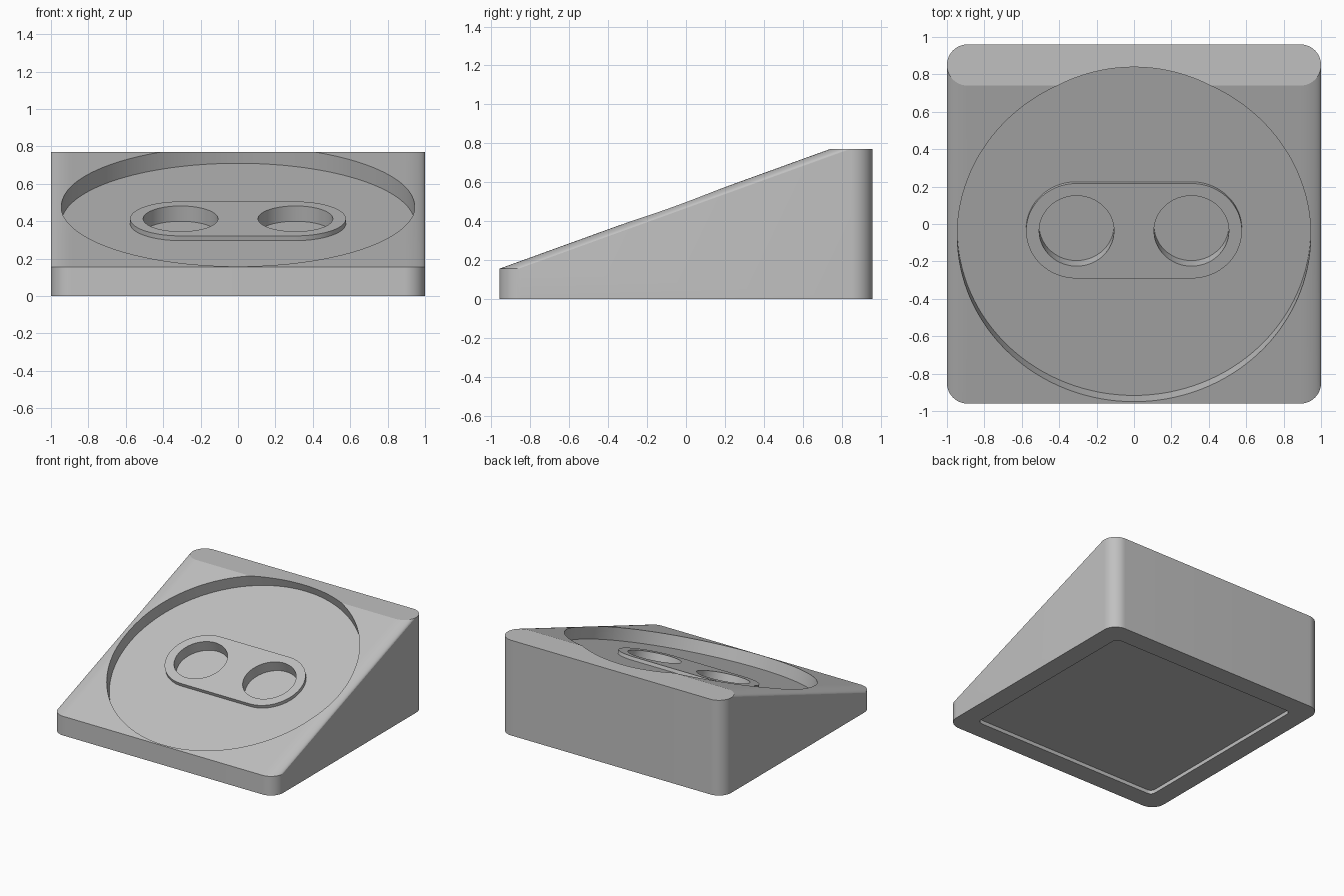
import bpy, bmesh
from math import cos, sin, pi, radians
from mathutils import Matrix

cube = bpy.data.objects.get("Cube")
if cube:
    bpy.data.objects.remove(cube, do_unlink=True)

grey = bpy.data.materials.new("plain grey")
grey.use_nodes = True
colour = (0.53, 0.53, 0.53, 1)
grey.diffuse_color = colour
grey.node_tree.nodes["Principled BSDF"].inputs["Base Color"].default_value = colour


def rounded(half_x, half_y, r, steps):
    """Outline of a rectangle with rounded corners, counter-clockwise."""
    points = []
    for i, (sx, sy) in enumerate([(1, 1), (-1, 1), (-1, -1), (1, -1)]):
        for k in range(steps + 1):
            a = (i + k / steps) * pi / 2
            points.append((sx * (half_x - r) + r * cos(a),
                           sy * (half_y - r) + r * sin(a)))
    return points


def finish(name, bm, matrix=Matrix()):
    bmesh.ops.remove_doubles(bm, verts=bm.verts, dist=1e-5)
    bmesh.ops.recalc_face_normals(bm, faces=bm.faces)
    bm.transform(matrix)
    mesh = bpy.data.meshes.new(name)
    bm.to_mesh(mesh)
    bm.free()
    mesh.materials.append(grey)
    ob = bpy.data.objects.new(name, mesh)
    bpy.context.collection.objects.link(ob)
    return ob


def prism(name, outline, z0, z1, matrix=Matrix()):
    bm = bmesh.new()
    rings = [[bm.verts.new((x, y, z)) for x, y in outline] for z in (z0, z1)]
    low, high = rings
    bm.faces.new(low[::-1])
    bm.faces.new(high)
    n = len(outline)
    for i in range(n):
        j = (i + 1) % n
        bm.faces.new((low[i], low[j], high[j], high[i]))
    return finish(name, bm, matrix)


def combine(target, tool, operation):
    """Apply a boolean and drop the helper."""
    mod = target.modifiers.new(tool.name, "BOOLEAN")
    mod.object, mod.operation, mod.solver = tool, operation, "EXACT"
    bpy.context.view_layer.objects.active = target
    bpy.ops.object.modifier_apply(modifier=mod.name)
    bpy.data.objects.remove(tool, do_unlink=True)


# Wedge body: hull of a rounded base, a low front pair and a tall back pair of corners
bm = bmesh.new()
R, FRONT, BACK = 0.11, 0.155, 0.77
for x, y in rounded(1, 0.96, R, 16):
    bm.verts.new((x, y, 0))
for sx in (-1, 1):
    for sy, top in ((-1, FRONT), (1, BACK)):
        for k in range(64):
            a = k * pi / 32
            bm.verts.new((sx * (1 - R) + R * cos(a), sy * (0.96 - R) + R * sin(a), top))
hull = bmesh.ops.convex_hull(bm, input=bm.verts)
loose = {v for v in hull["geom_interior"] + hull["geom_unused"]
         if isinstance(v, bmesh.types.BMVert)}
bmesh.ops.delete(bm, geom=list(loose), context="VERTS")
bmesh.ops.dissolve_limit(bm, angle_limit=0.005, verts=bm.verts, edges=bm.edges)
body = finish("wedge_stand", bm)

# Tilted frame with its origin at the centre of the dish floor
tilt = Matrix.Translation((0, -0.028, 0.388)) @ Matrix.Rotation(radians(19.9), 4, "X")

# Round dish in the slope
combine(body, prism("dish", rounded(0.945, 0.945, 0.945, 32), 0, 0.5, tilt), "DIFFERENCE")

# Raised oblong plate on the dish floor
combine(body, prism("raised_plate", rounded(0.577, 0.27, 0.27, 24), -0.03, 0.027, tilt), "UNION")

# Two round pockets through the plate
for side in (-1, 1):
    place = tilt @ Matrix.Translation((side * 0.307, 0, 0))
    combine(body, prism("pocket", rounded(0.2, 0.2, 0.2, 20), -0.06, 0.2, place), "DIFFERENCE")

# Shallow recess under the base
combine(body, prism("base_recess", rounded(0.84, 0.80, 0.04, 6), -0.1, 0.03), "DIFFERENCE")

bpy.ops.object.select_all(action="DESELECT")
body.select_set(True)
bpy.context.view_layer.objects.active = body
bpy.ops.object.shade_smooth_by_angle(angle=radians(15))
